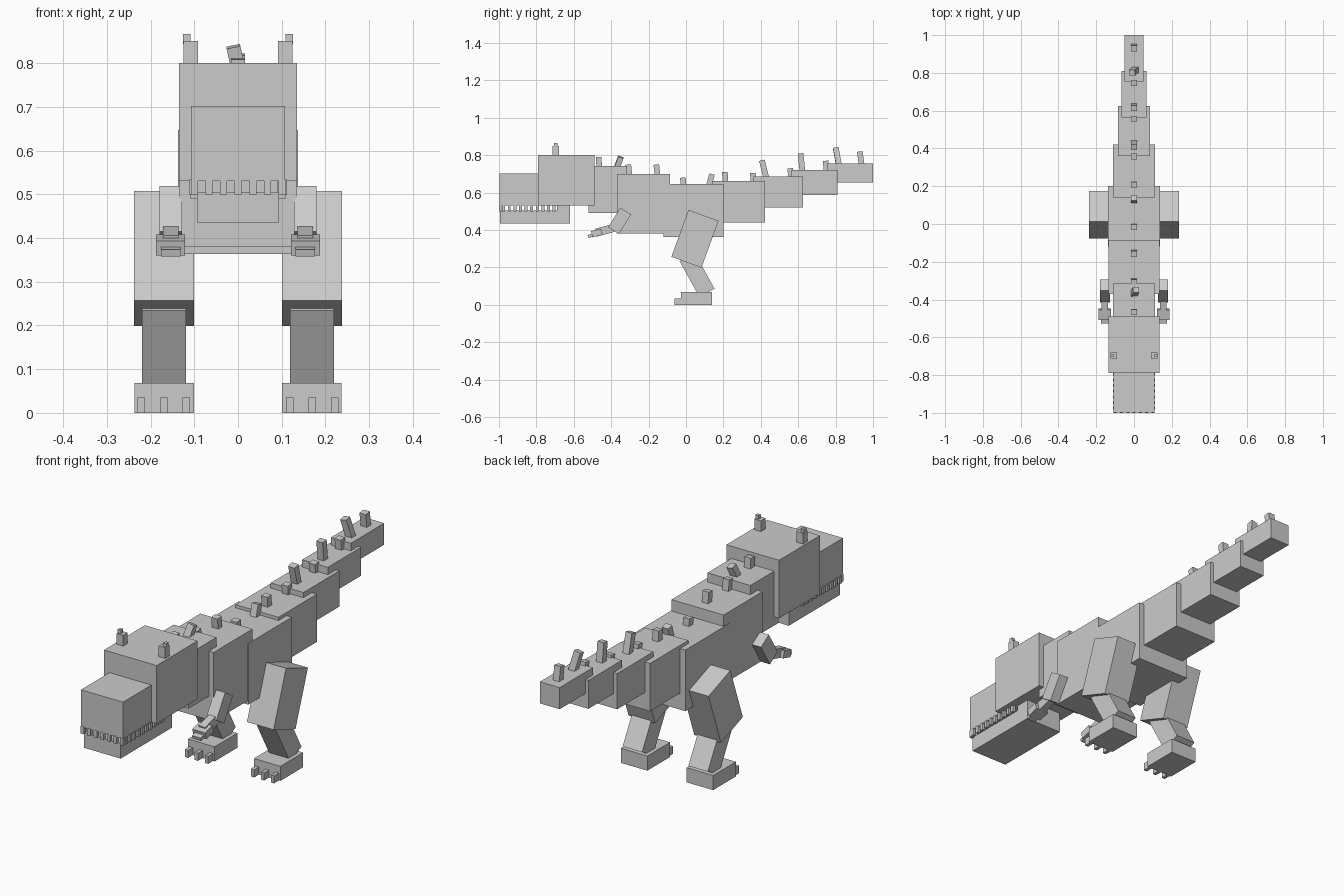
import bpy
import math
from mathutils import Matrix, Vector

grey = bpy.data.materials.new("stone_grey")
grey.diffuse_color = (0.6, 0.6, 0.6, 1)

UNIT_CUBE = [(x, y, z) for x in (-.5, .5) for y in (-.5, .5) for z in (-.5, .5)]
CUBE_FACES = [(0, 1, 3, 2), (4, 6, 7, 5), (0, 4, 5, 1),
              (2, 3, 7, 6), (0, 2, 6, 4), (1, 5, 7, 3)]


def block(name, center, size, pitch=0, roll=0):
    """Box with a size, tilted about x (pitch) and y (roll) in degrees."""
    rot = (Matrix.Rotation(math.radians(roll), 3, 'Y')
           @ Matrix.Rotation(math.radians(pitch), 3, 'X'))
    c = Vector(center)
    verts = [c + rot @ Vector(v[i] * size[i] for i in range(3)) for v in UNIT_CUBE]
    mesh = bpy.data.meshes.new(name)
    mesh.from_pydata(verts, [], CUBE_FACES)
    mesh.materials.append(grey)
    obj = bpy.data.objects.new(name, mesh)
    bpy.context.collection.objects.link(obj)
    return obj


def span(name, half_x, y0, y1, z0, z1):
    """Centred box given by its half width and its y and z limits."""
    return block(name, (0, (y0 + y1) / 2, (z0 + z1) / 2),
                 (2 * half_x, y1 - y0, z1 - z0))


def pair(name, center, size, pitch=0):
    """The same box on the left and right sides."""
    for side, s in (("right", 1), ("left", -1)):
        block(f"{name}_{side}", (s * center[0], center[1], center[2]), size, pitch)


# Head, body and tail segments
span("head", 0.135, -0.79, -0.49, 0.53, 0.80)
span("snout", 0.108, -0.998, -0.78, 0.53, 0.702)
span("lower_jaw", 0.094, -0.995, -0.62, 0.435, 0.505)
span("jaw_hinge", 0.092, -0.69, -0.62, 0.50, 0.535)
span("neck", 0.11, -0.52, -0.315, 0.49, 0.743)
span("chest", 0.134, -0.37, -0.085, 0.38, 0.70)
span("hips", 0.137, -0.12, 0.20, 0.363, 0.647)
span("tail_1", 0.11, 0.14, 0.422, 0.44, 0.662)
span("tail_2", 0.084, 0.36, 0.625, 0.52, 0.686)
span("tail_3", 0.066, 0.565, 0.81, 0.588, 0.72)
span("tail_4", 0.051, 0.755, 1.0, 0.655, 0.755)

# Teeth along the front and sides of the snout
for i in range(7):
    block(f"front_tooth_{i}", (-0.1 + i * 0.0335, -0.993, 0.517), (0.016, 0.014, 0.034))
for i in range(10):
    pair(f"side_tooth_{i}", (0.105, -0.975 + i * 0.03, 0.517), (0.014, 0.016, 0.034))

# Brow horns with small tips
pair("brow_horn", (0.108, -0.696, 0.822), (0.034, 0.033, 0.056))
pair("brow_horn_tip", (0.117, -0.696, 0.855), (0.017, 0.017, 0.022))

# Back spikes: y, base height, top height, pitch, roll
spikes = [(-0.465, .743, .79, 4, 0), (-0.368, .70, .795, -20, 12),
          (-0.305, .70, .75, 6, 0), (-0.155, .70, .75, 6, 0),
          (-0.015, .647, .68, 4, 0), (0.13, .647, .70, -15, 0),
          (0.21, .66, .71, 4, 0), (0.36, .66, .705, 5, 0),
          (0.422, .66, .775, 14, 0), (0.56, .686, .73, 6, 0),
          (0.62, .686, .81, 6, 0), (0.75, .72, .77, 6, 0),
          (0.81, .755, .84, 10, -12), (0.935, .755, .82, 8, 0)]
for i, (y, base, top, pitch, roll) in enumerate(spikes):
    low = base - 0.02
    block(f"back_spike_{i}", (0, y, (low + top) / 2),
          (0.032, 0.03, top - low), pitch, roll)

# Legs
pair("thigh", (0.169, 0.048, 0.353), (0.137, 0.171, 0.267), -20)
pair("shin", (0.169, 0.059, 0.16), (0.10, 0.092, 0.22), 29)
pair("foot", (0.169, 0.056, 0.034), (0.136, 0.167, 0.068))
for i, x in enumerate((0.118, 0.17, 0.221)):
    pair(f"toe_{i}", (x, -0.04, 0.0175), (0.017, 0.045, 0.035))

# Arms
pair("upper_arm", (0.154, -0.355, 0.449), (0.052, 0.068, 0.123), -32)
pair("forearm", (0.154, -0.42, 0.402), (0.035, 0.125, 0.042), 15)
pair("hand", (0.154, -0.477, 0.384), (0.066, 0.055, 0.034), 15)
pair("finger", (0.154, -0.507, 0.370), (0.044, 0.035, 0.016), 15)
